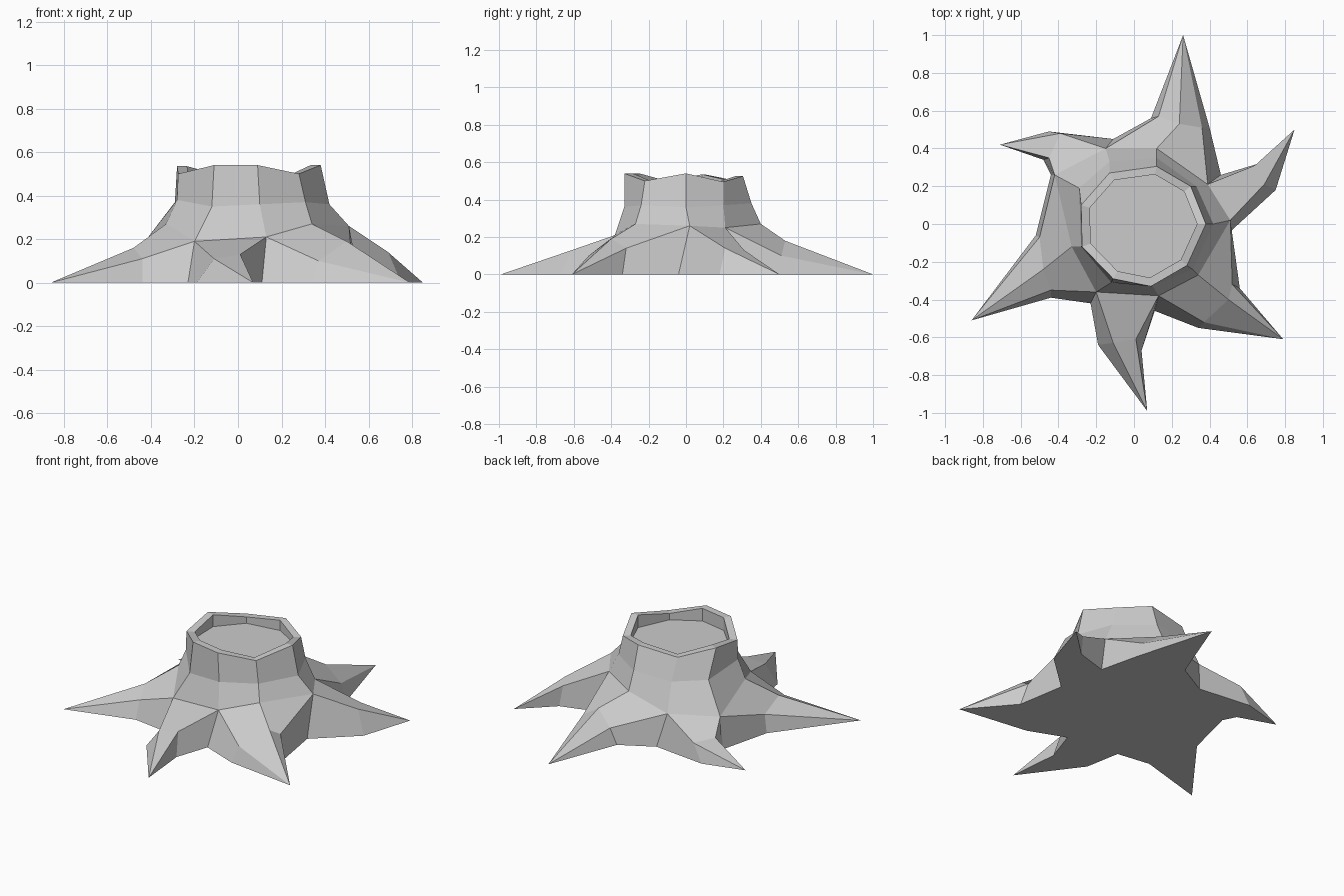
import bpy, bmesh

if "Cube" in bpy.data.objects:
    bpy.data.objects.remove(bpy.data.objects["Cube"])

bark = bpy.data.materials.new("stump_grey")
bark.diffuse_color = (0.6, 0.6, 0.6, 1)
bark.use_nodes = True
bark.node_tree.nodes["Principled BSDF"].inputs["Base Color"].default_value = bark.diffuse_color

bm = bmesh.new()


def ring(points, z=None):
    return [bm.verts.new((p[0], p[1], p[2] if z is None else z)) for p in points]


def face(*verts):
    return bm.faces.new(verts)


def bridge(a, b):
    n = len(a)
    for i in range(n):
        j = (i + 1) % n
        face(a[i], a[j], b[j], b[i])


# Trunk rings, counter-clockwise from the front left
low = ring([(-.20, -.36, .19), (.13, -.38, .21), (.34, -.27, .27),
            (.51, .02, .26), (.39, .21, .25), (.12, .40, .27),
            (-.15, .40, .20), (-.42, .26, .20), (-.33, -.12, .27)])
mid = ring([(-.12, -.31, .35), (.10, -.33, .36), (.31, -.24, .37),
            (.42, .0, .36), (.33, .20, .37), (.12, .35, .38),
            (-.13, .33, .37), (-.29, .19, .37), (-.28, -.12, .38)])
top_pts = [(-.11, -.29, .54), (.09, -.33, .54), (.28, -.22, .50),
           (.38, .0, .54), (.30, .20, .495), (.12, .305, .525),
           (-.13, .27, .50), (-.28, .10, .535), (-.275, -.12, .50)]
top = ring(top_pts)
inner_pts = [(.05 + (x - .05) * .86, y * .86, z) for x, y, z in top_pts]
inner = ring(inner_pts)
floor = ring(inner_pts, .46)
for a, b in ((low, mid), (mid, top), (top, inner), (inner, floor)):
    bridge(a, b)
face(*floor)

# Ground points under the six valleys between roots
valley = [0, 1, 3, 4, 6, 7]
foot = ring([(-.23, -.42), (.11, -.46), (.51, -.04),
             (.46, .26), (-.11, .45), (-.44, .26)], 0)

# Roots: tip, start edge, end edge, ground start, ground end, optional ridge
roots = [
    ((.07, -.99), (-.11, -.63, .11), (.01, -.61, .13), (-.19, -.64), (.04, -.67), None),
    ((.79, -.61), (.37, -.52, .10), (.52, -.32, .14), (.34, -.55), (.56, -.34), (.50, -.40, .19)),
    ((.85, .50), (.69, .21, .14), (.64, .31, .13), (.75, .18), (.66, .32), None),
    ((.26, 1.0), (.36, .51, .10), (.13, .57, .10), (.40, .51), (.09, .56), (.24, .53, .18)),
    ((-.71, .42), (-.39, .48, .11), (-.45, .35, .11), (-.45, .49), (-.48, .34), None),
    ((-.86, -.51), (-.50, -.07, .11), (-.44, -.35, .11), (-.52, -.06), (-.44, -.39), (-.48, -.24, .16)),
]
outline = []
for i, (tip_p, e0p, e1p, g0p, g1p, ridge_p) in enumerate(roots):
    j = (i + 1) % 6
    v0, v1, f0, f1 = low[valley[i]], low[valley[j]], foot[i], foot[j]
    tip, g0, g1 = ring([tip_p, g0p, g1p], 0)
    e0, e1 = ring([e0p, e1p])
    # side walls
    face(f0, g0, e0, v0)
    face(g0, tip, e0)
    face(tip, g1, e1)
    face(g1, f1, v1, e1)
    # upper surface, with or without a ridge
    if ridge_p:
        r, = ring([ridge_p])
        start = low[valley[i] + 1]
        face(v0, e0, r, start)
        face(start, r, e1, v1)
        face(e0, tip, r)
        face(r, tip, e1)
    else:
        face(v0, e0, e1, v1)
        face(e0, tip, e1)
    outline += [f0, g0, tip, g1]

# Flat underside
under = face(*reversed(outline))
bmesh.ops.triangulate(bm, faces=[under])
bmesh.ops.recalc_face_normals(bm, faces=bm.faces[:])

mesh = bpy.data.meshes.new("tree_stump")
bm.to_mesh(mesh)
bm.free()
mesh.materials.append(bark)
stump = bpy.data.objects.new("tree_stump", mesh)
bpy.context.collection.objects.link(stump)
